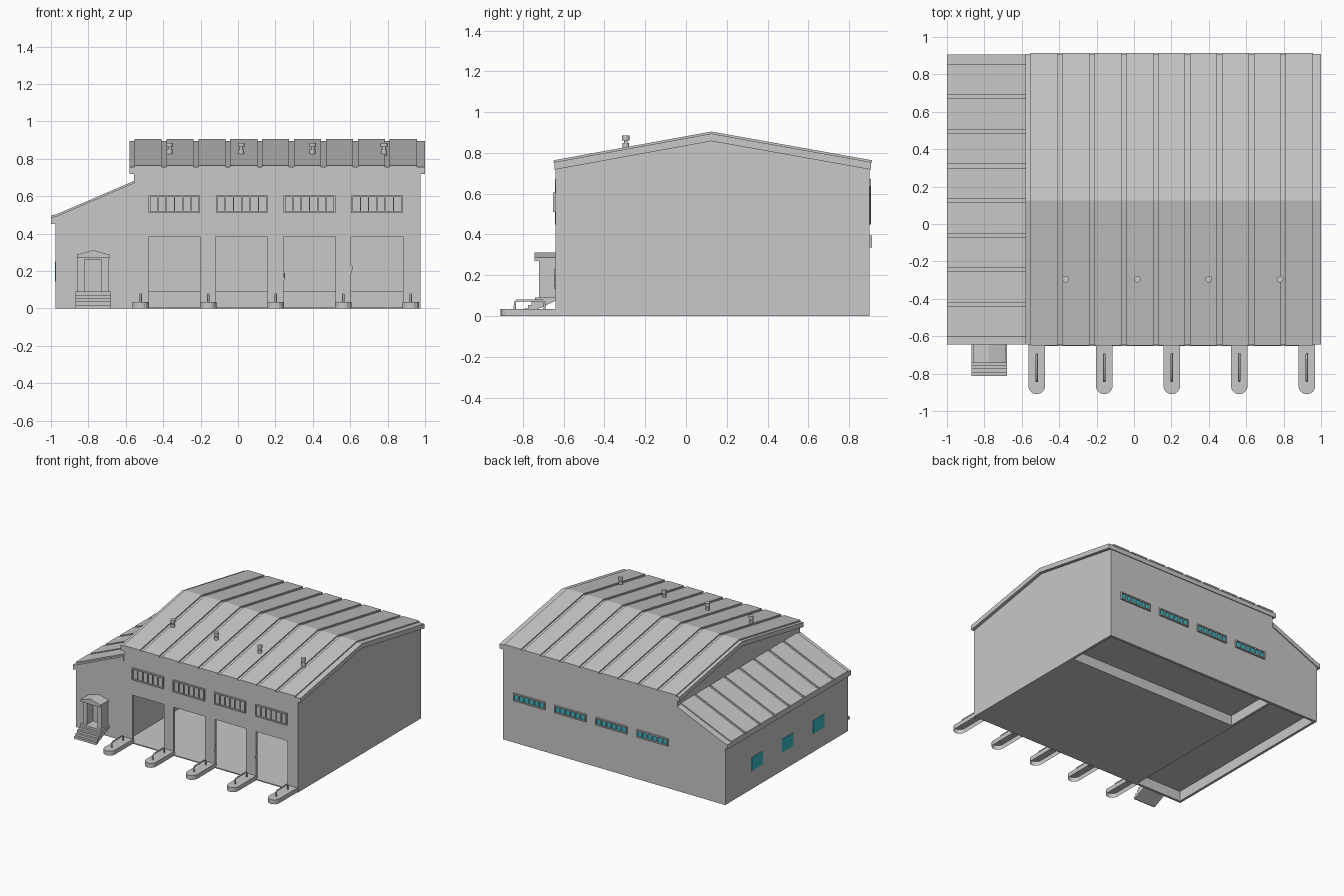
import bpy, bmesh, math
from mathutils import Vector

cube = bpy.data.objects.get("Cube")
if cube:
    bpy.data.objects.remove(cube)


def material(name, rgb):
    m = bpy.data.materials.new(name)
    m.use_nodes = True
    m.diffuse_color = (*rgb, 1)
    m.node_tree.nodes["Principled BSDF"].inputs["Base Color"].default_value = (*rgb, 1)
    return m


GREY = material("plaster grey", (0.58, 0.58, 0.58))
TEAL = material("window teal", (0.04, 0.5, 0.58))


def finish(name, bm, mat=GREY):
    bmesh.ops.recalc_face_normals(bm, faces=bm.faces)
    me = bpy.data.meshes.new(name)
    bm.to_mesh(me)
    bm.free()
    me.materials.append(mat)
    ob = bpy.data.objects.new(name, me)
    bpy.context.collection.objects.link(ob)
    return ob


def boxes(name, specs, mat=GREY):
    """One object from boxes given as (x0, x1, y0, y1, z0, z1)."""
    bm = bmesh.new()
    for x0, x1, y0, y1, z0, z1 in specs:
        vs = bmesh.ops.create_cube(bm, size=1)["verts"]
        for v in vs:
            v.co = Vector(((x0, x1)[v.co.x > 0], (y0, y1)[v.co.y > 0], (z0, z1)[v.co.z > 0]))
    return finish(name, bm, mat)


def prism(name, axis, profile, spans, mat=GREY, open_bottom=False):
    """Extrude a profile along an axis over each (start, end) span."""
    place = {"x": lambda a, b, t: (t, a, b), "y": lambda a, b, t: (a, t, b),
             "z": lambda a, b, t: (a, b, t)}[axis]
    bm = bmesh.new()
    for t0, t1 in spans:
        low = [bm.verts.new(place(a, b, t0)) for a, b in profile]
        top = [bm.verts.new(place(a, b, t1)) for a, b in profile]
        if not open_bottom:
            bm.faces.new(low)
        bm.faces.new(top)
        for i in range(len(low)):
            j = (i + 1) % len(low)
            bm.faces.new((low[i], low[j], top[j], top[i]))
    return finish(name, bm, mat)


def band(line, lo, hi):
    """Closed profile between a line shifted by lo and by hi in height."""
    return [(a, b + hi) for a, b in line] + [(a, b + lo) for a, b in reversed(line)]


# Main dimensions
LEFT, RIGHT, ANNEX = -0.555, 0.975, -0.975
FRONT, BACK, RIDGE = -0.64, 0.90, 0.125
T = 0.02
BAYS = [(-0.478 + 0.361 * i, -0.202 + 0.361 * i) for i in range(4)]

# Hall walls
gable = [(FRONT, 0), (BACK, 0), (BACK, 0.73), (RIDGE, 0.87), (FRONT, 0.73)]
prism("hall_gable_walls", "x", gable, [(LEFT, LEFT + T), (RIGHT - T, RIGHT)])
edges = [LEFT] + [x for bay in BAYS for x in bay] + [RIGHT]
piers = [(a, b, FRONT, FRONT + T, 0, 0.385) for a, b in zip(edges[::2], edges[1::2])]
boxes("hall_front_wall", piers + [(LEFT, RIGHT, FRONT, FRONT + T, 0.385, 0.735)])
boxes("hall_back_wall", [(LEFT, RIGHT, BACK - T, BACK, 0, 0.735)])

# Floors: low hall floor, raised platform and raised annex floor
boxes("hall_floor", [(LEFT, RIGHT, FRONT, 0.46, 0, 0.008)])
boxes("rear_platform", [(LEFT, RIGHT, 0.46, BACK - T, 0.08, 0.09),
                        (LEFT, RIGHT, 0.45, 0.46, 0, 0.09)])
boxes("annex_floor", [(ANNEX + T, LEFT, FRONT + T, BACK - T, 0.08, 0.09)])

# Hall roof with raised sheet panels
slope = [(FRONT - 0.005, 0.755), (RIDGE, 0.895), (BACK + 0.008, 0.755)]
prism("hall_roof", "x", band(slope, -0.037, 0), [(-0.58, 1.0)])
sheets = [(FRONT - 0.009, 0.754), (RIDGE, 0.895), (BACK + 0.013, 0.754)]
prism("hall_roof_panels", "x", band(sheets, -0.002, 0.01),
      [(-0.553 + 0.1705 * i, -0.408 + 0.1705 * i) for i in range(9)])

# Annex walls and lean-to roof
prism("annex_end_walls", "y", [(ANNEX, 0), (LEFT, 0), (LEFT, 0.65), (ANNEX, 0.465)],
      [(FRONT, FRONT + T), (BACK - T, BACK)])
boxes("annex_side_wall", [(ANNEX, ANNEX + T, FRONT, BACK, 0, 0.465)])
lean = [(-1.0, 0.487), (-0.972, 0.493), (LEFT, 0.672)]
prism("annex_roof", "y", band(lean, -0.037, 0), [(FRONT - 0.003, BACK + 0.007)])
prism("annex_roof_panels", "y", band(lean, -0.002, 0.01),
      [(-0.605 + 0.185 * i, -0.44 + 0.185 * i) for i in range(8)])


# Ribbon windows, front and back
def ribbon(name, x0, x1, z0, z1, wall, out, pane_mat):
    f, n = 0.009, 6
    d0, d1 = sorted((wall, wall + out * 0.012))
    specs = [(x0, x1, d0, d1, z0, z0 + f), (x0, x1, d0, d1, z1 - f, z1)]
    for i in range(n + 1):
        c = x0 + f / 2 + (x1 - x0 - f) * i / n
        w = f / 2 if i in (0, n) else f / 3
        specs.append((c - w, c + w, d0, d1, z0 + f, z1 - f))
    boxes(name + "_frame", specs)
    p0, p1 = sorted((wall, wall + out * 0.003))
    boxes(name + "_panes", [(x0 + f, x1 - f, p0, p1, z0 + f, z1 - f)], pane_mat)


for i, (a, b) in enumerate(BAYS):
    ribbon(f"front_window_{i + 1}", a, b, 0.51, 0.605, FRONT, -1, GREY)
    ribbon(f"back_window_{i + 1}", a, b, 0.335, 0.395, BACK, 1, TEAL)

# Annex side windows
boxes("annex_windows", [(ANNEX - 0.003, ANNEX, y - 0.07, y + 0.07, 0.145, 0.25)
                        for y in (0.5, 0.12, -0.27)], TEAL)

# Kerbed islands with hoop rails between the bays
for i in range(5):
    cx, r = -0.52 + 0.361 * i, 0.045
    outline = [(cx + r, FRONT), (cx - r, FRONT)]
    for k in range(9):
        a = math.pi + math.pi * k / 8
        outline.append((cx + r * math.cos(a), -0.865 + r * math.sin(a)))
    prism(f"island_{i + 1}", "z", outline, [(0, 0.035)], open_bottom=True)
    cu = bpy.data.curves.new(f"island_rail_{i + 1}", "CURVE")
    cu.dimensions = "3D"
    cu.bevel_depth, cu.bevel_resolution = 0.006, 1
    path = [(-0.84, 0.03), (-0.84, 0.066), (-0.83, 0.076),
            (-0.705, 0.076), (-0.695, 0.066), (-0.695, 0.03)]
    sp = cu.splines.new("POLY")
    sp.points.add(len(path) - 1)
    for p, (y, z) in zip(sp.points, path):
        p.co = (cx, y, z, 1)
    cu.materials.append(GREY)
    ob = bpy.data.objects.new(f"island_rail_{i + 1}", cu)
    bpy.context.collection.objects.link(ob)

# Small bent levers beside two bays
for x, z in ((0.245, 0.16), (0.605, 0.2)):
    prism("bay_lever", "y", [(x - 0.009, z - 0.025), (x - 0.003, z - 0.025), (x + 0.006, z + 0.005),
                             (x + 0.006, z + 0.03), (x, z + 0.03), (x, z + 0.008)],
          [(FRONT - 0.008, FRONT)])

# Roof vents with caps
for i in range(4):
    bm = bmesh.new()
    for r, z0, z1 in ((0.016, 0.8, 0.85), (0.009, 0.85, 0.862), (0.018, 0.862, 0.885)):
        vs = bmesh.ops.create_cone(bm, cap_ends=True, segments=12, radius1=r, radius2=r,
                                   depth=z1 - z0)["verts"]
        bmesh.ops.translate(bm, verts=vs, vec=(-0.365 + 0.382 * i, -0.295, (z0 + z1) / 2))
    finish(f"roof_vent_{i + 1}", bm)

# Entrance: steps, porch and door
DOOR = -0.775
steps = [(FRONT, 0.075), (FRONT, 0.09), (-0.74, 0.09)]
for k in range(1, 6):
    y = -0.74 - 0.018 * (k - 1)
    steps += [(y, 0.09 - 0.018 * k), (y - 0.018, 0.09 - 0.018 * k)]
steps = steps[:-1] + [(-0.798, 0)]
prism("entrance_steps", "x", steps, [(DOOR - 0.095, DOOR + 0.095)])
boxes("porch_sides", [(DOOR + s - 0.018, DOOR + s + 0.018, -0.72, FRONT, 0.085, 0.28)
                      for s in (-0.064, 0.064)])
boxes("porch_lintel", [(DOOR - 0.047, DOOR + 0.047, -0.715, FRONT, 0.262, 0.285)])
prism("porch_roof", "y", [(DOOR - 0.087, 0.27), (DOOR + 0.087, 0.27), (DOOR + 0.087, 0.287),
                          (DOOR, 0.312), (DOOR - 0.087, 0.287)], [(-0.742, FRONT)])
boxes("entrance_door", [(DOOR - 0.046, DOOR + 0.046, FRONT - 0.006, FRONT, 0.09, 0.262)])
